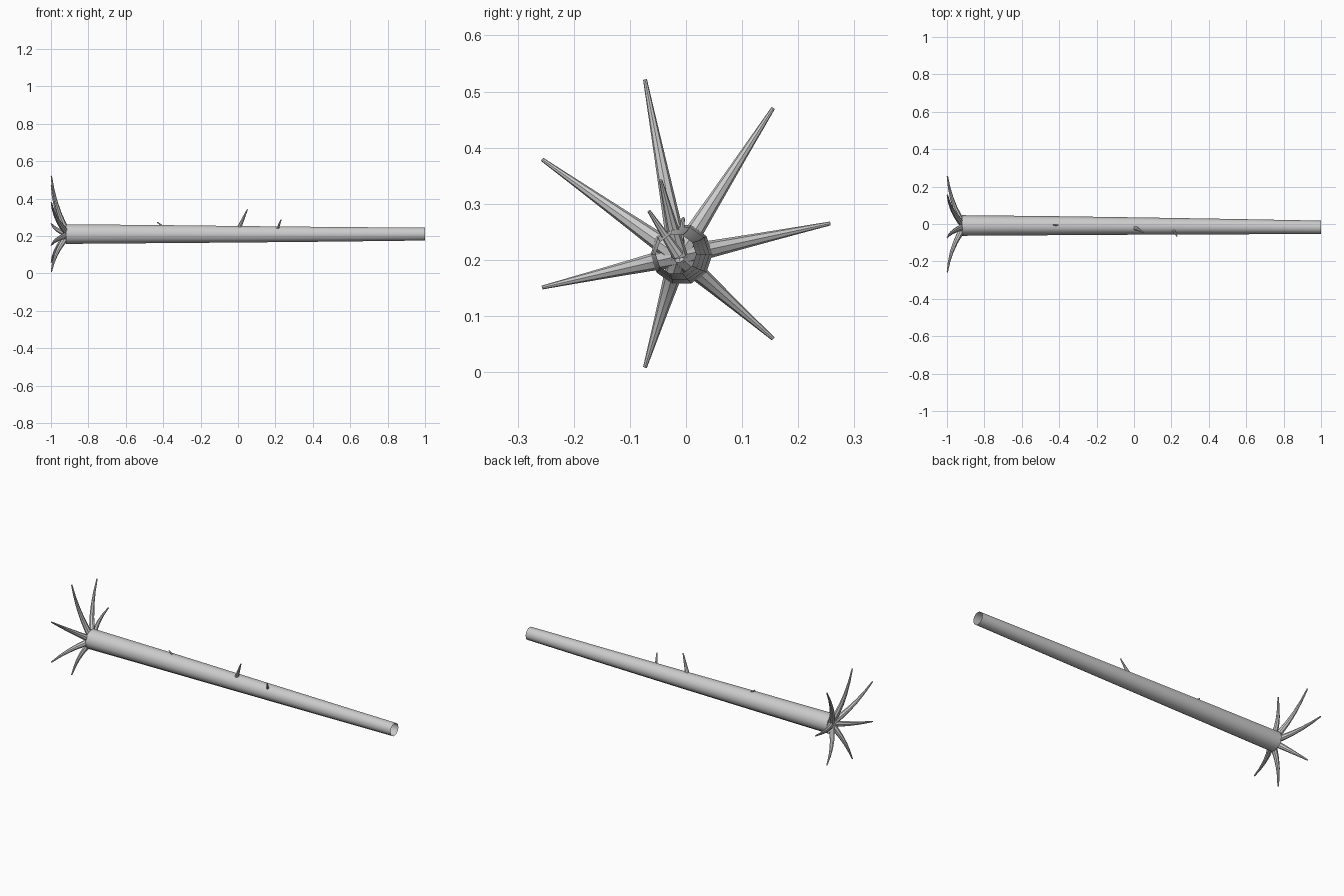
import bpy, bmesh, math
from mathutils import Vector

if "Cube" in bpy.data.objects:
    bpy.data.objects.remove(bpy.data.objects["Cube"])

bark = bpy.data.materials.new("bark_grey")
bark.diffuse_color = (0.6, 0.6, 0.6, 1)
bark.use_nodes = True
bark.node_tree.nodes["Principled BSDF"].inputs["Base Color"].default_value = bark.diffuse_color


def tube(name, centres, radii, sides, cap_start=False, cap_end=False, along_x=False):
    """Tapered tube through a list of centres; along_x keeps the rings upright."""
    pts = [Vector(c) for c in centres]
    bm = bmesh.new()
    rings = []
    for i, (p, r) in enumerate(zip(pts, radii)):
        d = (pts[min(i + 1, len(pts) - 1)] - pts[max(i - 1, 0)]).normalized()
        if along_x:
            u, v = Vector((0, 1, 0)), Vector((0, 0, 1))
        else:
            u = d.cross(Vector((1, 0, 0))).normalized()
            v = d.cross(u)
        angles = [2 * math.pi * k / sides for k in range(sides)]
        rings.append([bm.verts.new(p + r * (math.cos(a) * u + math.sin(a) * v)) for a in angles])
    for a, b in zip(rings, rings[1:]):
        for k in range(sides):
            n = (k + 1) % sides
            bm.faces.new((a[k], a[n], b[n], b[k]))
    if cap_start:
        bm.faces.new(rings[0][::-1])
    if cap_end:
        bm.faces.new(rings[-1])
    bmesh.ops.recalc_face_normals(bm, faces=bm.faces)
    me = bpy.data.meshes.new(name)
    bm.to_mesh(me)
    bm.free()
    me.materials.append(bark)
    ob = bpy.data.objects.new(name, me)
    bpy.context.collection.objects.link(ob)
    bpy.context.view_layer.objects.active = ob
    ob.select_set(True)
    bpy.ops.object.shade_smooth_by_angle(angle=math.radians(40))
    ob.select_set(False)
    return ob


# Hollow trunk, open at both ends, slightly bent
tube("trunk",
     [(-0.92, -0.008, 0.21), (-0.44, -0.009, 0.21), (0.04, -0.011, 0.209),
      (0.52, -0.014, 0.209), (1.0, -0.018, 0.21)],
     [0.055, 0.051, 0.046, 0.041, 0.036], 10, along_x=True)

# Seven roots fanning out and flaring at the butt end
start = Vector((-0.905, -0.013, 0.207))
for i in range(7):
    a = 2 * math.pi * (i + 0.0) / 7 + math.radians(0)
    tip = Vector((-0.998, -0.013 + 0.27 * math.cos(a), 0.265 + 0.263 * math.sin(a)))
    bend = start.lerp(tip, 0.42)
    bend.x = -0.98
    path, radii = [], []
    for k in range(6):
        t = k / 5
        path.append((1 - t) ** 2 * start + 2 * t * (1 - t) * bend + t * t * tip)
        radii.append(0.019 * (1 - t) + 0.0035 * t)
    tube(f"root_{i + 1}", path, radii, 8, True, True)

# Broken branch stubs growing out of the trunk axis
stubs = [((-0.01, -0.012, 0.208), (0.05, -0.045, 0.342), 0.015),
         ((0.2, -0.014, 0.208), (0.23, -0.066, 0.287), 0.011),
         ((-0.36, -0.012, 0.22), (-0.432, -0.005, 0.274), 0.009)]
for i, (base, tip, r) in enumerate(stubs):
    b, t = Vector(base), Vector(tip)
    tube(f"branch_stub_{i + 1}", [b, b.lerp(t, 0.5), t], [r, r * 0.6, 0.003], 8, True, True)
